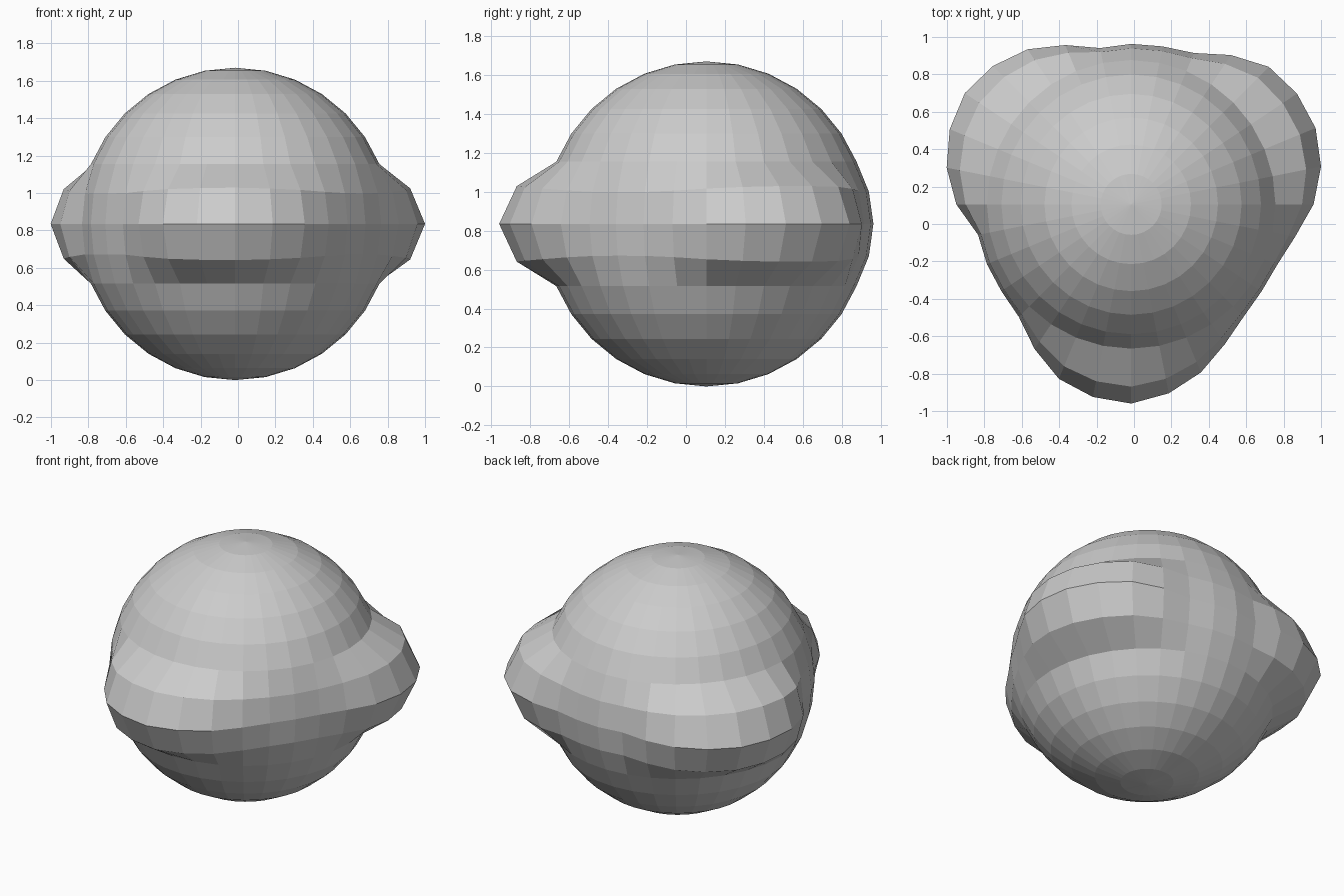
import bpy, bmesh, math

if "Cube" in bpy.data.objects:
    bpy.data.objects.remove(bpy.data.objects["Cube"])

R = 0.835
CENTRE = (-0.015, 0.105, R)
STEP = 11.25

# Equator radius every 11.25 degrees, anticlockwise seen from above, starting at the front
EQUATOR = [1.065, 1.03, 0.973, 0.90, 0.85, 0.838, 0.845, 0.893,
           0.975, 1.035, 1.067, 1.066, 1.04, 0.96, 0.876, 0.861,
           0.858, 0.852, 0.922, 0.997, 1.046, 1.07, 1.05, 1.006,
           0.935, 0.835, 0.835, 0.835, 0.85, 0.93, 1.01, 1.05]

# Share of the bulge taken by each ring, counted away from the equator
RING_SHARE = {0: 1.0, 1: 0.69}

# Lobed ball: low-poly sphere with three lobes pushed out around its middle
bm = bmesh.new()
bmesh.ops.create_uvsphere(bm, u_segments=32, v_segments=16, radius=R)
for v in bm.verts:
    ring = round(abs(math.degrees(math.asin(max(-1, min(1, v.co.z / R))))) / STEP)
    if ring in RING_SHARE:
        turn = math.degrees(math.atan2(v.co.y, v.co.x)) + 90
        bulge = EQUATOR[round(turn / STEP) % 32] / R - 1
        v.co *= 1 + RING_SHARE[ring] * bulge

mesh = bpy.data.meshes.new("lobed_ball")
bm.to_mesh(mesh)
bm.free()
ball = bpy.data.objects.new("lobed_ball", mesh)
ball.location = CENTRE
bpy.context.collection.objects.link(ball)
